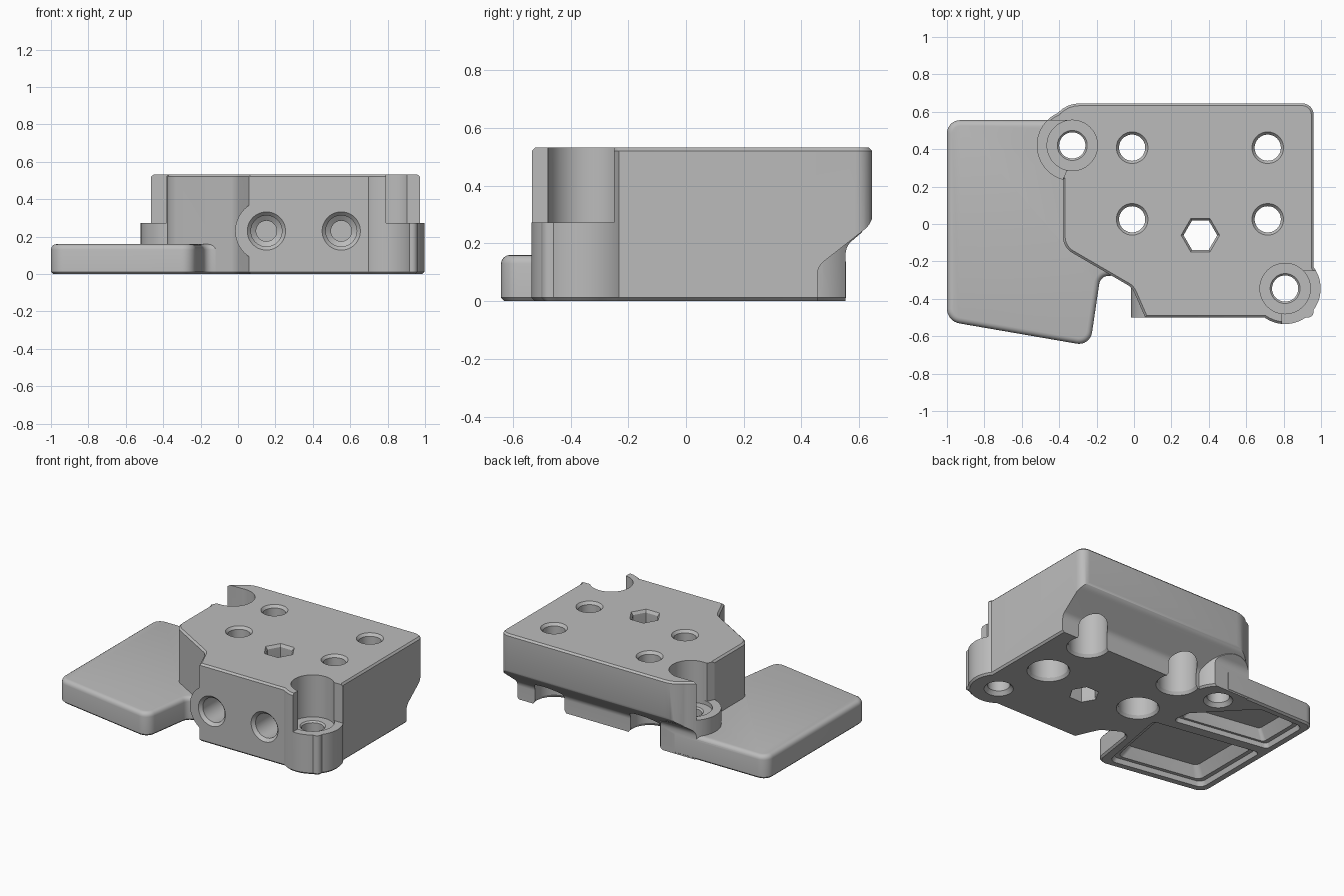
import bpy, bmesh, math
from mathutils import Matrix, Vector

if "Cube" in bpy.data.objects:
    bpy.data.objects.remove(bpy.data.objects["Cube"])

grey = bpy.data.materials.new("plain grey")
grey.use_nodes = True
grey.diffuse_color = (0.5, 0.5, 0.5, 1)
grey.node_tree.nodes["Principled BSDF"].inputs["Base Color"].default_value = (0.5, 0.5, 0.5, 1)

ALONG_X = Matrix(((0, 0, 1, 0), (1, 0, 0, 0), (0, 1, 0, 0), (0, 0, 0, 1)))
ALONG_Y = Matrix.Rotation(-math.pi / 2, 4, "X")


def finish(name, bm, matrix=None):
    bmesh.ops.recalc_face_normals(bm, faces=bm.faces)
    if matrix:
        bm.transform(matrix)
    mesh = bpy.data.meshes.new(name)
    bm.to_mesh(mesh)
    bm.free()
    mesh.materials.append(grey)
    ob = bpy.data.objects.new(name, mesh)
    bpy.context.collection.objects.link(ob)
    return ob


def rounded(points, steps=8):
    """Outline from (x, y, corner radius) points."""
    out = []
    for i, (x, y, r) in enumerate(points):
        p = Vector((x, y))
        a = (Vector(points[i - 1][:2]) - p).normalized()
        b = (Vector(points[(i + 1) % len(points)][:2]) - p).normalized()
        if r == 0:
            out.append(p)
            continue
        half = a.angle(b) / 2
        reach = r / math.tan(half)
        centre = p + (a + b).normalized() * (r / math.sin(half))
        start, end = p + a * reach - centre, p + b * reach - centre
        sweep = start.angle_signed(end)
        for k in range(steps + 1):
            out.append(centre + Matrix.Rotation(-sweep * k / steps, 2) @ start)
    return out


def prism(name, points, low, high, top=0, bottom=0, segments=1, matrix=None):
    bm = bmesh.new()
    face = bm.faces.new([bm.verts.new((p.x, p.y, low)) for p in rounded(points)])
    new = bmesh.ops.extrude_face_region(bm, geom=[face])["geom"]
    bmesh.ops.translate(bm, vec=(0, 0, high - low),
                        verts=[v for v in new if isinstance(v, bmesh.types.BMVert)])
    for z, size, seg in ((high, top, segments), (low, bottom, 1)):
        if size:
            rim = [e for e in bm.edges if all(abs(v.co.z - z) < 1e-5 for v in e.verts)]
            bmesh.ops.bevel(bm, geom=rim, offset=size, segments=seg, profile=0.5, affect="EDGES")
    return finish(name, bm, matrix)


def loft(name, rings, matrix=None):
    """Closed solid through a stack of equal rings."""
    bm = bmesh.new()
    rows = [[bm.verts.new(p) for p in ring] for ring in rings]
    n = len(rows[0])
    for a, b in zip(rows, rows[1:]):
        for i in range(n):
            bm.faces.new((a[i], a[(i + 1) % n], b[(i + 1) % n], b[i]))
    bm.faces.new(rows[0][::-1])
    bm.faces.new(rows[-1])
    return finish(name, bm, matrix)


def lathe(name, centre, profile, sides=48, turn=None):
    rings = [[(r * math.cos(math.tau * i / sides), r * math.sin(math.tau * i / sides), z)
              for i in range(sides)] for r, z in profile]
    return loft(name, rings, Matrix.Translation(centre) @ (turn or Matrix()))


def combine(ob, other, operation):
    mod = ob.modifiers.new("join", "BOOLEAN")
    mod.operation, mod.solver, mod.object = operation, "EXACT", other
    bpy.context.view_layer.objects.active = ob
    bpy.ops.object.modifier_apply(modifier=mod.name)
    bpy.data.objects.remove(other)


def cut(ob, other):
    combine(ob, other, "DIFFERENCE")


def under_cut(foot_y, foot_z):
    # Sloping relief below the rear wall
    return prism("rear_relief", [(foot_y, -0.1, 0), (0.8, -0.1, 0), (0.8, 0.37, 0), (0.652, 0.37, 0),
                                 (0.646, 0.27, 0.08), (foot_y, foot_z, 0.06)],
                 -0.7, 1.1, matrix=ALONG_X)


# Main block
C = 0.012
body = prism("mount_block", [
    (0.06, -0.5, 0), (0.96, -0.5, 0.03), (0.96, 0.645, 0.06), (-0.45, 0.645, 0.16),
    (-0.45, 0.3, 0.02), (-0.38, 0.25, 0.02), (-0.38, -0.125, 0.1), (-0.01, -0.34, 0.08)],
    0, 0.533, C, C)
cut(body, under_cut(0.455, 0.12))

# Side plate
plate = prism("side_plate", [
    (-1, 0.555, 0.07), (-1, -0.52, 0.08), (-0.235, -0.652, 0.07), (-0.18, -0.28, 0.05),
    (-0.1, -0.275, 0), (0.02, -0.2, 0), (0.02, 0.3, 0), (-0.3, 0.35, 0), (-0.3, 0.555, 0)],
    0, 0.16, 0.03, C, 4)
combine(body, plate, "UNION")

# Corner screw bosses
LEFT, RIGHT = (-0.33, 0.42, 0), (0.808, -0.345, 0)
for name, centre in (("rear_boss", LEFT), ("front_boss", RIGHT)):
    boss = lathe(name, centre, [(0.178, 0), (0.19, C), (0.19, 0.521), (0.178, 0.533)], 64)
    if centre is LEFT:
        cut(boss, under_cut(0.553, 0.19))
    combine(body, boss, "UNION")

# Bulge around the first front hole
combine(body, lathe("hole_bulge", (0.15, -0.5, 0.23), [(0.165, 0), (0.165, 0.35)], 64, ALONG_Y), "UNION")

# Open screw-head pockets above the bosses
pockets = {LEFT: [(-0.7, 0.2, 0), (-0.4, 0.2, 0), (-0.36, 0.285, 0), (-0.33, 0.285, 0),
                  (-0.33, 0.553, 0), (-0.7, 0.553, 0)],
           RIGHT: [(0.79, -0.7, 0), (1.1, -0.7, 0), (1.1, -0.25, 0), (0.79, -0.25, 0)]}
for centre, outline in pockets.items():
    cut(body, prism("pocket_opening", outline, 0.272, 0.7))
    cut(body, lathe("pocket", centre, [(0.135, 0.245), (0.135, 0.7)], 64))
    cut(body, lathe("screw_hole", centre, [(0.1, -0.01), (0.07, 0.025), (0.07, 0.235),
                                           (0.085, 0.25), (0.085, 0.3)]))

# Four vertical bolt holes with counterbores below
for x in (-0.01, 0.715):
    for y in (0.025, 0.408):
        cut(body, lathe("bolt_hole", (x, y, 0), [
            (0.14, -0.01), (0.122, 0.02), (0.122, 0.31), (0.07, 0.311),
            (0.07, 0.515), (0.09, 0.54)]))

# Hexagonal through hole
cut(body, lathe("hex_hole", (0.355, -0.06, 0), [
    (0.1, -0.01), (0.09, 0.01), (0.09, 0.515), (0.108, 0.54)], 6))

# Stepped blind holes in the front
for x in (0.152, 0.552):
    cut(body, lathe("front_hole", (x, -0.5, 0.23), [
        (0.11, -0.008), (0.083, 0.02), (0.083, 0.25), (0.055, 0.27), (0.055, 0.33)], 48, ALONG_Y))

# Tapered recesses under the plate, separated by a rib
recesses = [
    [(-0.95, 0.505, 0.05), (-0.95, 0.155, 0.03), (-0.27, 0.045, 0.03), (-0.29, 0.18, 0.03),
     (-0.6, 0.505, 0.03)],
    [(-0.95, 0.09, 0.03), (-0.95, -0.475, 0.05), (-0.29, -0.59, 0.05), (-0.19, -0.04, 0.03)]]
for outline in recesses:
    pts = rounded(outline)
    mid = sum(pts, Vector((0, 0))) / len(pts)
    rings = []
    for scale, z in ((1.01, -0.01), (0.96, 0.03), (0.88, 0.031), (0.74, 0.1)):
        rings.append([(*(mid + (p - mid) * scale), z) for p in pts])
    cut(body, loft("plate_recess", rings))

# Shading
bpy.ops.object.select_all(action="DESELECT")
body.select_set(True)
bpy.context.view_layer.objects.active = body
bpy.ops.object.shade_smooth_by_angle(angle=math.radians(30))
